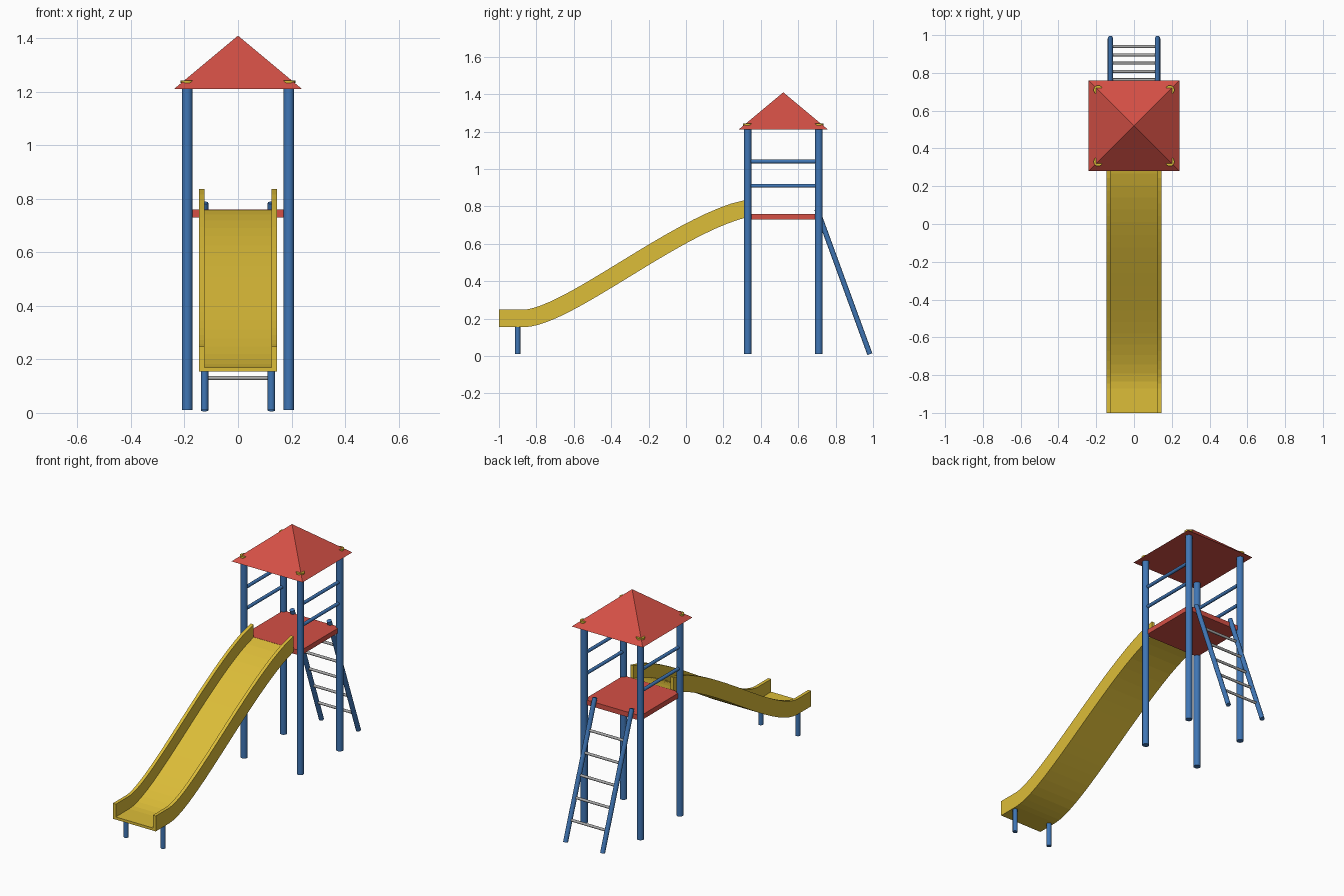
import bpy
import bmesh
from math import radians
from mathutils import Vector

cube = bpy.data.objects.get("Cube")
if cube:
    bpy.data.objects.remove(cube, do_unlink=True)


def material(name, rgb):
    mat = bpy.data.materials.new(name)
    mat.use_nodes = True
    mat.diffuse_color = (*rgb, 1)
    mat.node_tree.nodes["Principled BSDF"].inputs["Base Color"].default_value = (*rgb, 1)
    return mat


RED = material("roof red", (0.66, 0.08, 0.06))
YELLOW = material("slide yellow", (0.72, 0.51, 0.04))
BLUE = material("frame blue", (0.05, 0.18, 0.46))
GREY = material("rung grey", (0.4, 0.4, 0.4))

CENTRE_Y = 0.52   # middle of the tower
POST = 0.19       # half spacing of the posts


def finish(obj, name, mat):
    obj.name = name
    obj.data.name = name
    obj.data.materials.append(mat)
    return obj


def rod(name, start, end, radius, mat, sides=16):
    """Round bar between two points."""
    a, b = Vector(start), Vector(end)
    bpy.ops.mesh.primitive_cylinder_add(vertices=sides, radius=radius,
                                        depth=(b - a).length, location=(a + b) / 2)
    obj = bpy.context.object
    obj.rotation_euler = (b - a).to_track_quat('Z', 'Y').to_euler()
    bpy.ops.object.shade_smooth_by_angle(angle=radians(35))
    return finish(obj, name, mat)


# Tower posts with flat caps poking through the roof
for side, sx in (("left", 1), ("right", -1)):
    for end, sy in (("front", -1), ("back", 1)):
        x, y = sx * POST, CENTRE_Y + sy * POST
        rod(f"{end}_{side}_post", (x, y, 0.01), (x, y, 1.225), 0.02, BLUE)
        rod(f"{end}_{side}_post_cap", (x, y, 1.233), (x, y, 1.243), 0.024, YELLOW)

    # Guard rails along both sides of the tower
    for level, z in (("lower", 0.91), ("upper", 1.04)):
        rod(f"{level}_{side}_guard_rail", (sx * POST, CENTRE_Y - POST, z),
            (sx * POST, CENTRE_Y + POST, z), 0.01, BLUE)

# Platform
bpy.ops.mesh.primitive_cube_add(size=1, location=(0, CENTRE_Y, 0.745))
platform = finish(bpy.context.object, "platform", RED)
platform.scale = (2 * POST, 2 * POST, 0.03)

# Pyramid roof
bpy.ops.mesh.primitive_cone_add(vertices=4, radius1=0.24 * 2 ** 0.5, radius2=0, depth=0.2,
                                location=(0, CENTRE_Y, 1.31), rotation=(0, 0, radians(45)))
finish(bpy.context.object, "roof", RED)

# Ladder at the back
foot, head = Vector((0, 0.983, 0.01)), Vector((0, 0.7, 0.785))
for side, sx in (("left", 1), ("right", -1)):
    offset = Vector((sx * 0.125, 0, 0))
    rod(f"{side}_ladder_rail", foot + offset, head + offset, 0.014, BLUE)
for i in range(5):
    p = foot.lerp(head, 0.155 + 0.155 * i)
    rod(f"ladder_rung_{i + 1}", (-0.125, p.y, p.z), (0.125, p.y, p.z), 0.008, GREY, 12)

# Slide: a U-shaped channel swept along a flat run-out and an S-curve
handles = [Vector(p) for p in ((-0.87, 0.154), (-0.62, 0.154), (-0.05, 0.65), (0.33, 0.743))]
path = [Vector((-1, 0.154))]
STEPS = 20
for i in range(STEPS + 1):
    t = i / STEPS
    u = 1 - t
    path.append(handles[0] * u ** 3 + handles[1] * 3 * u * u * t
                + handles[2] * 3 * u * t * t + handles[3] * t ** 3)

half_section = [(0.145, 0), (0.145, 0.094), (0.125, 0.094), (0.125, 0.016)]
section = half_section + [(-x, h) for x, h in reversed(half_section)]
bm = bmesh.new()
rings = []
for i, p in enumerate(path):
    along = (path[min(i + 1, len(path) - 1)] - path[max(i - 1, 0)]).normalized()
    up = Vector((-along.y, along.x))
    if i == len(path) - 1:
        up = Vector((0, 1))
    rings.append([bm.verts.new((x, p.x + up.x * h, p.y + up.y * h)) for x, h in section])
n = len(section)
for a, b in zip(rings, rings[1:]):
    for k in range(n):
        bm.faces.new((a[k], a[(k + 1) % n], b[(k + 1) % n], b[k]))
for ring in (rings[0], rings[-1]):
    # end caps: right wall, floor, left wall
    for ids in ((0, 1, 2, 3), (0, 3, 4, 7), (4, 5, 6, 7)):
        bm.faces.new([ring[k] for k in ids])
bmesh.ops.recalc_face_normals(bm, faces=bm.faces)
mesh = bpy.data.meshes.new("slide")
bm.to_mesh(mesh)
bm.free()
slide = bpy.data.objects.new("slide", mesh)
bpy.context.collection.objects.link(slide)
finish(slide, "slide", YELLOW)

# Short legs under the slide's run-out
for side, sx in (("left", 1), ("right", -1)):
    rod(f"{side}_slide_leg", (sx * 0.125, -0.9, 0.01), (sx * 0.125, -0.9, 0.16), 0.014, BLUE)
